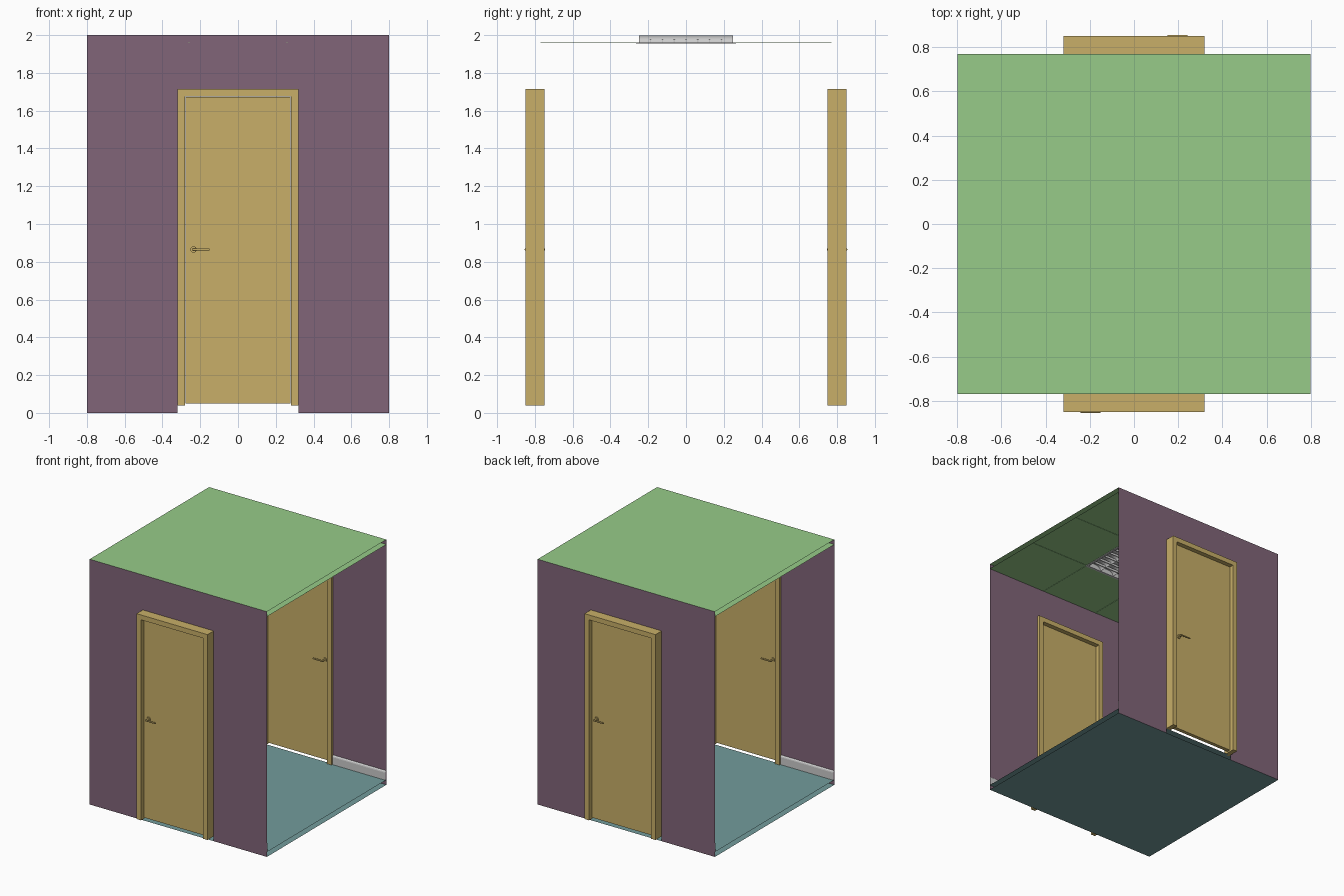
import bpy, bmesh, math
from mathutils import Matrix

if "Cube" in bpy.data.objects:
    bpy.data.objects.remove(bpy.data.objects["Cube"])

W, D, H = 0.8, 0.77, 2.0        # half width, half depth, height
FLOOR, CEIL = 0.04, 1.96        # finished floor and hung ceiling


def material(name, rgb):
    m = bpy.data.materials.new(name)
    m.diffuse_color = (*rgb, 1)
    m.use_nodes = True
    m.node_tree.nodes["Principled BSDF"].inputs["Base Color"].default_value = m.diffuse_color
    return m


PLUM = material("plum", (0.22, 0.13, 0.19))
WOOD = material("wood", (0.58, 0.43, 0.14))
GREEN = material("green", (0.31, 0.60, 0.25))
TEAL = material("teal", (0.17, 0.33, 0.33))


def add(name, bm, mat=None, smooth=False, turn=0):
    if turn:
        bm.transform(Matrix.Rotation(turn, 4, 'Z'))
    me = bpy.data.meshes.new(name)
    bm.to_mesh(me)
    bm.free()
    ob = bpy.data.objects.new(name, me)
    bpy.context.collection.objects.link(ob)
    if mat:
        me.materials.append(mat)
    if smooth:
        bpy.ops.object.select_all(action='DESELECT')
        ob.select_set(True)
        bpy.context.view_layer.objects.active = ob
        bpy.ops.object.shade_smooth_by_angle(angle=math.radians(40))
    return ob


def face(bm, pts):
    return bm.faces.new([bm.verts.new(p) for p in pts])


def rect(bm, x0, x1, y0, y1, z):
    return face(bm, [(x0, y0, z), (x1, y0, z), (x1, y1, z), (x0, y1, z)])


def box(bm, x0, x1, y0, y1, z0, z1):
    m = Matrix.Translation(((x0 + x1) / 2, (y0 + y1) / 2, (z0 + z1) / 2))
    bmesh.ops.create_cube(bm, size=1, matrix=m @ Matrix.Diagonal((x1 - x0, y1 - y0, z1 - z0, 1)))


def rod(bm, r, length, centre, axis):
    rot = Matrix.Rotation(math.pi / 2, 4, axis)
    bmesh.ops.create_cone(bm, cap_ends=True, segments=16, radius1=r, radius2=r,
                          depth=length, matrix=Matrix.Translation(centre) @ rot)


def sheet(name, z, mat):
    bm = bmesh.new()
    rect(bm, -W, W, -D, D, z)
    add(name, bm, mat)


def strip(bm, profile, a, b, along):
    """Open profile swept in a straight line along x or y."""
    put = (lambda p, t: (t, p[0], p[1])) if along == 'x' else (lambda p, t: (p[0], t, p[1]))
    rows = [[bm.verts.new(put(p, t)) for p in profile] for t in (a, b)]
    for i in range(len(profile) - 1):
        bm.faces.new((rows[0][i], rows[0][i + 1], rows[1][i + 1], rows[1][i]))


# floor and roof sheets
sheet("floor_base", 0, TEAL)
sheet("floor_surface", FLOOR, TEAL)
sheet("roof", H, GREEN)

# hung ceiling, 3 x 3 panels with the middle one left out for the lamp
bm = bmesh.new()
xs = [-W, -0.26, 0.26, W]
ys = [-D, -0.255, 0.255, D]
for i in range(3):
    for j in range(3):
        if (i, j) != (1, 1):
            rect(bm, xs[i], xs[i + 1], ys[j], ys[j + 1], CEIL)
bmesh.ops.remove_doubles(bm, verts=bm.verts, dist=1e-5)
add("ceiling_panels", bm, GREEN)

bm = bmesh.new()
for s in (-1, 1):
    box(bm, s * 0.26 - 0.003, s * 0.26 + 0.003, -D, D, CEIL - 0.002, CEIL)
    box(bm, -W, W, s * 0.255 - 0.003, s * 0.255 + 0.003, CEIL - 0.002, CEIL)
add("ceiling_grid", bm, GREEN)

# each end: wall, skirting, door frame, leaf and handles; the back is the front turned round
for side, turn in (("front", 0), ("back", math.pi)):
    bm = bmesh.new()
    face(bm, [(x, -D, z) for x, z in ((-W, 0), (-0.32, 0), (-0.32, 1.71), (0.32, 1.71),
                                      (0.32, 0), (W, 0), (W, H), (-W, H))])
    add(side + "_wall", bm, PLUM, turn=turn)

    bm = bmesh.new()
    profile = [(-D, 0.115), (-D + 0.008, 0.108), (-D + 0.01, 0.10), (-D + 0.01, FLOOR)]
    strip(bm, profile, -W, -0.32, 'x')
    strip(bm, profile, 0.32, W, 'x')
    add(side + "_skirting", bm, turn=turn)

    bm = bmesh.new()
    f = face(bm, [(x, -0.85, z) for x, z in ((-0.32, 0.04), (-0.28, 0.04), (-0.28, 1.675), (0.28, 1.675),
                                             (0.28, 0.04), (0.32, 0.04), (0.32, 1.715), (-0.32, 1.715))])
    ext = bmesh.ops.extrude_face_region(bm, geom=[f])
    bmesh.ops.translate(bm, vec=(0, 0.1, 0),
                        verts=[v for v in ext["geom"] if isinstance(v, bmesh.types.BMVert)])
    bmesh.ops.recalc_face_normals(bm, faces=bm.faces)
    add(side + "_door_frame", bm, WOOD, turn=turn)

    bm = bmesh.new()
    box(bm, -0.278, 0.278, -0.815, -0.785, 0.05, 1.673)
    add(side + "_door_leaf", bm, WOOD, turn=turn)

    bm = bmesh.new()
    for s in (-1, 1):
        rod(bm, 0.017, 0.008, (-0.235, -0.8 + s * 0.019, 0.865), 'X')
        rod(bm, 0.007, 0.035, (-0.235, -0.8 + s * 0.0325, 0.865), 'X')
        rod(bm, 0.006, 0.09, (-0.197, -0.8 + s * 0.049, 0.865), 'Y')
    add(side + "_door_handles", bm, WOOD, smooth=True, turn=turn)

# lamp: four curved reflector troughs, cross blades and a thin rim
L, N = 0.25, 4
cell = 2 * L / N
bm = bmesh.new()
for k in range(N):
    cx = -L + cell * (k + 0.5)
    arc = [(cx - math.cos(a) * cell / 2, CEIL + math.sin(a) * 0.038)
           for a in (math.pi * i / 12 for i in range(13))]
    strip(bm, arc, -L, L, 'y')
    for y in (-L, L):
        face(bm, [(x, y, z) for x, z in arc])
add("lamp_reflectors", bm, smooth=True)

bm = bmesh.new()
for i in range(1, 8):
    y = -L + 2 * L * i / 8
    box(bm, -L, L, y - 0.003, y + 0.003, CEIL - 0.001, CEIL + 0.018)
add("lamp_blades", bm)

bm = bmesh.new()
for s in (-1, 1):
    box(bm, min(s * 0.247, s * 0.265), max(s * 0.247, s * 0.265), -0.265, 0.265, CEIL - 0.004, CEIL + 0.001)
    box(bm, -0.247, 0.247, min(s * 0.247, s * 0.265), max(s * 0.247, s * 0.265), CEIL - 0.004, CEIL + 0.001)
add("lamp_rim", bm)
